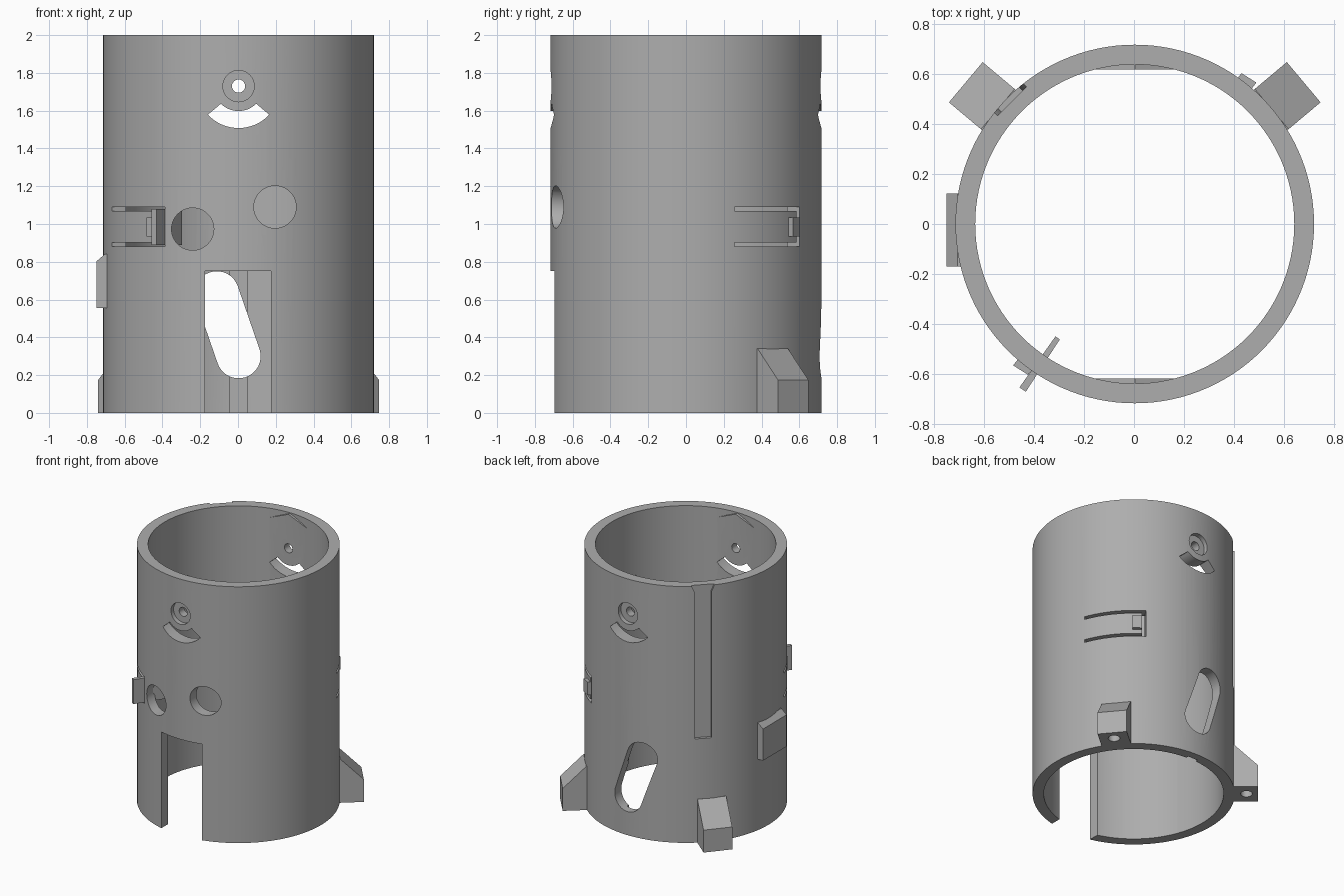
import bpy, bmesh, math
from mathutils import Matrix, Vector

if "Cube" in bpy.data.objects:
    bpy.data.objects.remove(bpy.data.objects["Cube"])

R_OUT, R_IN, H, CX = 0.717, 0.638, 2.0, 0.003

grey = bpy.data.materials.new("plain grey")
grey.diffuse_color = (0.42, 0.42, 0.42, 1)
grey.use_nodes = True
grey.node_tree.nodes["Principled BSDF"].inputs["Base Color"].default_value = grey.diffuse_color


def frame(x, y, z):
    """Local axes mapped onto the given world directions."""
    m = Matrix((x, y, z)).transposed().to_4x4()
    m.translation = Vector((CX, 0, 0))
    return m


PLAN = frame((1, 0, 0), (0, 1, 0), (0, 0, 1))
FRONT = frame((1, 0, 0), (0, 0, 1), (0, -1, 0))   # outline in x,z; depth towards the front


def radial(deg):
    """Outline in radius,height; depth sideways."""
    c, s = math.cos(math.radians(deg)), math.sin(math.radians(deg))
    return frame((c, s, 0), (0, 0, 1), (s, -c, 0))


def facing(deg):
    """Outline in sideways,height; depth outwards."""
    c, s = math.cos(math.radians(deg)), math.sin(math.radians(deg))
    return frame((-s, c, 0), (0, 0, 1), (c, s, 0))


def prism(name, pts, lo, hi, m=PLAN):
    bm = bmesh.new()
    a = [bm.verts.new(m @ Vector((x, y, lo))) for x, y in pts]
    b = [bm.verts.new(m @ Vector((x, y, hi))) for x, y in pts]
    bm.faces.new(a[::-1])
    bm.faces.new(b)
    n = len(pts)
    for i in range(n):
        j = (i + 1) % n
        bm.faces.new((a[i], a[j], b[j], b[i]))
    bmesh.ops.recalc_face_normals(bm, faces=bm.faces)
    me = bpy.data.meshes.new(name)
    bm.to_mesh(me)
    bm.free()
    me.materials.append(grey)
    ob = bpy.data.objects.new(name, me)
    bpy.context.collection.objects.link(ob)
    return ob


def arc(cx, cy, r, a0, a1, n):
    return [(cx + r * math.cos(math.radians(a0 + (a1 - a0) * i / n)),
             cy + r * math.sin(math.radians(a0 + (a1 - a0) * i / n))) for i in range(n + 1)]


def circle(cx, cy, r, n=40):
    return arc(cx, cy, r, 0, 360, n)[:-1]


def rect(x0, x1, y0, y1):
    return [(x0, y0), (x1, y0), (x1, y1), (x0, y1)]


def sector(r0, r1, a0, a1, n=12):
    return arc(0, 0, r0, a0, a1, n) + arc(0, 0, r1, a1, a0, n)


def boolean(ob, other, op="DIFFERENCE"):
    mod = ob.modifiers.new("cut", "BOOLEAN")
    mod.operation, mod.solver, mod.object = op, "EXACT", other
    bpy.context.view_layer.objects.active = ob
    bpy.ops.object.modifier_apply(modifier=mod.name)
    bpy.data.objects.remove(other)


# tube body
body = prism("tube_body", circle(0, 0, R_OUT, 120), 0, H)
boolean(body, prism("bore", circle(0, 0, R_IN, 120), -0.1, H + 0.1))


def cut(*args):
    boolean(body, prism("cutter", *args))


# flat peaked pads inside, front and back
pad = [(-0.18, 1.45), (0.18, 1.45), (0.18, 1.92), (0, 1.995), (-0.18, 1.92)]
for lo, hi in ((0.618, 0.665), (-0.665, -0.618)):
    boolean(body, prism("pad", pad, lo, hi, FRONT), "UNION")

# pivot holes, counterbores and curved slots through both walls
cut(circle(0, 1.73, 0.035, 24), -1, 1, FRONT)
cut(arc(0, 1.73, 0.132, 225, 315, 16) + arc(0, 1.73, 0.222, 317, 223, 16), -1, 1, FRONT)
for lo, hi in ((0.68, 1), (-1, -0.68)):
    cut(circle(0, 1.73, 0.083), lo, hi, FRONT)

# round front holes and the doorway
cut(circle(-0.243, 0.973, 0.112), 0.3, 1, FRONT)
cut(circle(0.193, 1.09, 0.112), 0.3, 1, FRONT)
cut(rect(-0.178, 0.172, -0.1, 0.75), 0.3, 1, FRONT)

# slanted oblong opening and shallow inner channel at the back
cut(arc(0, 0.30, 0.117, -162, 18, 16) + arc(-0.115, 0.633, 0.117, 18, 198, 16), -1, -0.3, FRONT)
cut(rect(-0.045, 0.045, -0.1, 0.8), -0.657, -0.5, FRONT)

# long outer groove with a flared top
cut([(-0.06, 0.81), (0.06, 0.81), (0.06, 1.95), (0.082, 2.0), (0.082, 2.1),
     (-0.082, 2.1), (-0.082, 2.0), (-0.06, 1.95)], 0.694, 0.8, facing(135))

# spring clips: three-sided cuts leaving a tongue
for a in (0, 180):
    cut(sector(0.55, 0.8, a + 21, a + 57), 0.88, 0.902)
    cut(sector(0.55, 0.8, a + 21, a + 57), 1.068, 1.09)
    cut(sector(0.55, 0.8, a + 54.8, a + 57, 2), 0.89, 1.08)

parts = [body]

# catch on each tongue
for side, a in (("right", 52), ("left", 232)):
    parts.append(prism(side + "_clip_catch", [(-0.035, 0.69), (0.035, 0.69), (0.035, 0.745),
                 (-0.035, 0.738)], 0.935, 1.035,
                 PLAN @ Matrix.Rotation(math.radians(a - 90), 4, "Z")))

# sloped feet with a screw hole underneath
for side, a in (("right", 40), ("left", 140)):
    foot = prism(side + "_foot", [(0.69, 0), (0.882, 0), (0.882, 0.175), (0.715, 0.34),
                 (0.69, 0.34)], -0.105, 0.105, radial(a))
    c, s = math.cos(math.radians(a)), math.sin(math.radians(a))
    boolean(foot, prism("hole", circle(0.8 * c, 0.8 * s, 0.042, 24), -0.1, 0.13))
    parts.append(foot)

# side plate with a sloped top
parts.append(prism("side_plate", [(0.68, 0.555), (0.753, 0.555), (0.753, 0.802), (0.708, 0.84),
             (0.68, 0.84)], -0.17, 0.122, radial(180)))

for ob in parts:
    bpy.ops.object.select_all(action="DESELECT")
    ob.select_set(True)
    bpy.context.view_layer.objects.active = ob
    bpy.ops.object.shade_smooth_by_angle(angle=math.radians(30))
